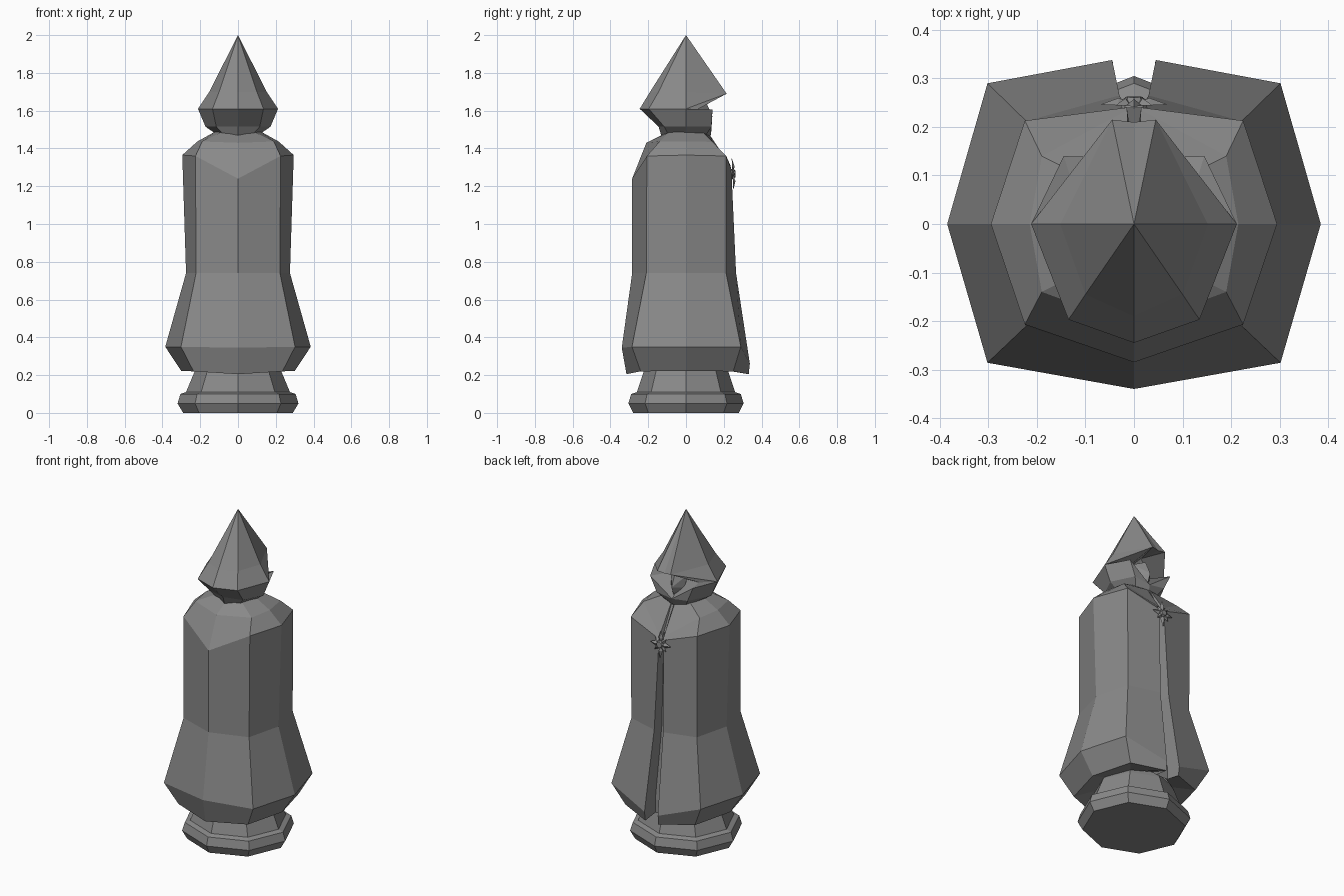
import bpy, bmesh, math
from mathutils import Vector, Matrix

if "Cube" in bpy.data.objects:
    bpy.data.objects.remove(bpy.data.objects["Cube"])

grey = bpy.data.materials.new("stone grey")
grey.diffuse_color = (0.25, 0.25, 0.25, 1)
grey.use_nodes = True
grey.node_tree.nodes["Principled BSDF"].inputs["Base Color"].default_value = grey.diffuse_color


def half_object(name, verts, faces):
    """Build the +x half as a mesh and mirror it across x = 0."""
    me = bpy.data.meshes.new(name)
    me.from_pydata(verts, [], faces)
    bm = bmesh.new()
    bm.from_mesh(me)
    bmesh.ops.remove_doubles(bm, verts=bm.verts, dist=0.0005)
    bmesh.ops.recalc_face_normals(bm, faces=bm.faces)
    bm.to_mesh(me)
    bm.free()
    me.materials.append(grey)
    ob = bpy.data.objects.new(name, me)
    bpy.context.collection.objects.link(ob)
    mod = ob.modifiers.new("mirror", 'MIRROR')
    mod.merge_threshold = 0.0005
    return ob


def half_loft(name, rows, capped=False):
    """Skin a stack of half outlines, listed from bottom to top."""
    n = len(rows[0])
    verts = [v for row in rows for v in row]
    faces = [(r * n + c, r * n + c + 1, (r + 1) * n + c + 1, (r + 1) * n + c)
             for r in range(len(rows) - 1) for c in range(n - 1)]
    if capped:
        faces += [tuple(range(n)), tuple(range((len(rows) - 1) * n, len(rows) * n))]
    return half_object(name, verts, faces)


# Octagonal pedestal with a moulded rim and a tapered stem
def octagon(rx, ry, z):
    return [(0, -ry, z), (rx * .71, -ry * .71, z), (rx, 0, z), (rx * .71, ry * .71, z), (0, ry, z)]


half_loft("pedestal", [octagon(*p) for p in (
    (.29, .28, 0), (.32, .305, .05), (.305, .29, .1), (.275, .26, .11),
    (.225, .22, .23), (.2, .2, .27))], capped=True)


# Cloak: front, front corner, side, back corner, slit edge, slit inside, slit middle
def cloak_row(front, c1, side, c2, edge, inside):
    return [(0, *front), c1, (side[0], 0, side[1]), c2, edge, inside, (0, *inside[1:])]


half_loft("cloak", [
    cloak_row((-.2, .25), (.15, -.15, .25), (.2, .25), (.15, .15, .25), (.045, .21, .25), (.04, .21, .25)),
    cloak_row((-.315, .205), (.235, -.24, .22), (.3, .222), (.235, .25, .22), (.043, .332, .205), (.04, .24, .22)),
    cloak_row((-.34, .345), (.302, -.286, .35), (.385, .35), (.302, .29, .35), (.045, .338, .26), (.04, .24, .3)),
    cloak_row((-.285, .74), (.222, -.21, .74), (.275, .74), (.222, .212, .74), (.03, .265, .74), (.024, .2, .74)),
    cloak_row((-.285, 1.24), (.225, -.207, 1.36), (.295, 1.365), (.225, .213, 1.36), (.015, .24, 1.29), (.01, .2, 1.29)),
    cloak_row((-.21, 1.43), (.19, -.14, 1.437), (.215, 1.437), (.19, .14, 1.435), (.014, .235, 1.31), (.009, .2, 1.32)),
    cloak_row((-.12, 1.475), (.09, -.09, 1.485), (.11, 1.495), (.09, .09, 1.485), (.012, .13, 1.465), (.008, .13, 1.465)),
])

# Hood: pointed outer shell, narrowing below the rim, with an open hollow at the back
hood_points = {
    "tip": (0, 0, 2),
    "front_mid": (0, -.19, 1.7), "corner_mid": (.1, -.145, 1.7), "side_mid": (.152, 0, 1.7),
    "front": (0, -.245, 1.61), "corner": (.135, -.197, 1.61), "side": (.212, 0, 1.61),
    "front_low": (0, -.145, 1.515), "corner_low": (.115, -.115, 1.515), "side_low": (.172, 0, 1.515),
    "front_neck": (0, -.13, 1.465), "corner_neck": (.07, -.09, 1.465), "side_neck": (.1, 0, 1.465),
    "brow": (.045, .215, 1.69), "brow_mid": (0, .21, 1.685),
    "cheek": (.145, .14, 1.605), "cheek_low": (.105, .135, 1.515),
    "cheek_neck": (.07, .1, 1.465), "chin": (0, .135, 1.5), "chin_neck": (0, .13, 1.465),
    "hollow": (0, .02, 1.58), "hollow_top": (0, .06, 1.7), "hollow_side": (.11, .03, 1.59),
}
hood_faces = (
    "tip front_mid corner_mid", "tip corner_mid side_mid",
    "front_mid front corner corner_mid", "corner_mid corner side side_mid",
    "front front_low corner_low corner", "corner corner_low side_low side",
    "front_low front_neck corner_neck corner_low", "corner_low corner_neck side_neck side_low",
    "tip side_mid brow", "side_mid side brow", "tip brow brow_mid",
    "side side_low cheek_low cheek", "side_low side_neck cheek_neck cheek_low",
    "cheek cheek_low chin", "cheek_low cheek_neck chin_neck chin",
    "brow_mid brow hollow_top", "brow side hollow_side hollow_top",
    "side cheek hollow_side", "cheek chin hollow hollow_side",
    "hollow_top hollow_side hollow",
)
names = list(hood_points)
half_object("hood", list(hood_points.values()),
            [[names.index(p) for p in f.split()] for f in hood_faces])

# Angular mask sitting in the hollow
half_object("face_mask",
            [(0, .1, 1.66), (.06, .06, 1.64), (.045, .08, 1.56), (0, .14, 1.57), (0, .12, 1.52)],
            [(0, 1, 3), (1, 2, 3), (2, 4, 3)])

# Star brooch: long and short bevelled points around a hub, with a lower pendant
bm = bmesh.new()


def spike(angle, length, width):
    """Raised diamond point in the x-z plane, rotated about the hub."""
    rot = Matrix.Rotation(angle, 4, 'Y')
    p = [rot @ Vector(v) for v in ((0, 0, 0), (width, 0, length * .45), (0, 0, length),
                                   (-width, 0, length * .45), (0, .014, length * .45))]
    v = [bm.verts.new(q) for q in p]
    for i in range(4):
        bm.faces.new((v[i], v[(i + 1) % 4], v[4]))
    bm.faces.new(v[3::-1])


for k in range(4):
    spike(k * math.pi / 2, .085 if k % 2 == 0 else .07, .016)
    spike((k + .5) * math.pi / 2, .055, .013)
bmesh.ops.create_cone(bm, cap_ends=True, segments=8, radius1=.028, radius2=.018, depth=.022,
                      matrix=Matrix.Rotation(-math.pi / 2, 4, 'X') @ Matrix.Translation((0, 0, .005)))
bmesh.ops.recalc_face_normals(bm, faces=bm.faces)
me = bpy.data.meshes.new("brooch")
bm.to_mesh(me)
bm.free()
me.materials.append(grey)
brooch = bpy.data.objects.new("brooch", me)
brooch.location = (0, .246, 1.265)
brooch.rotation_euler = (math.radians(3), 0, 0)
bpy.context.collection.objects.link(brooch)
